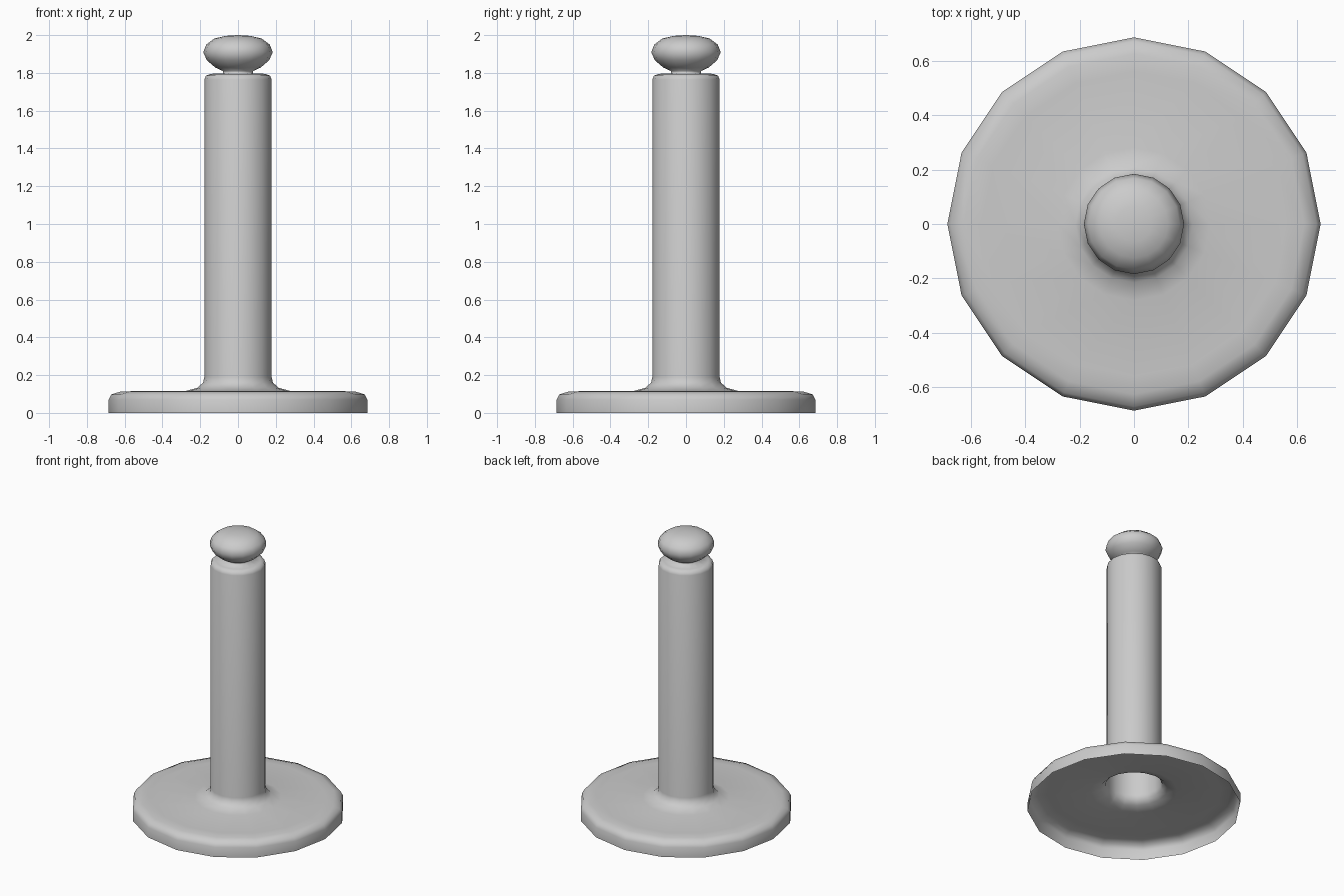
import bpy, bmesh
from math import tau, radians
from mathutils import Vector

if "Cube" in bpy.data.objects:
    bpy.data.objects.remove(bpy.data.objects["Cube"])

SIDES = 16


def lathe(name, profile):
    """Revolve (radius, z) points around z into an open-bottomed shell."""
    bm = bmesh.new()
    verts = [bm.verts.new((r, 0, z)) for r, z in profile]
    edges = [bm.edges.new(pair) for pair in zip(verts, verts[1:])]
    bmesh.ops.spin(bm, geom=verts + edges, cent=(0, 0, 0), axis=(0, 0, 1),
                   angle=tau, steps=SIDES)
    bmesh.ops.remove_doubles(bm, verts=bm.verts, dist=0.0005)
    bmesh.ops.recalc_face_normals(bm, faces=bm.faces)
    # Make sure the shell faces outward
    bm.faces.ensure_lookup_table()
    side = max(bm.faces, key=lambda f: f.calc_area() if abs(f.normal.z) < 0.1 else 0)
    c = side.calc_center_median()
    if side.normal.dot(Vector((c.x, c.y, 0))) < 0:
        bmesh.ops.reverse_faces(bm, faces=bm.faces)
    for f in bm.faces:
        f.smooth = True
    mesh = bpy.data.meshes.new(name)
    bm.to_mesh(mesh)
    bm.free()
    obj = bpy.data.objects.new(name, mesh)
    bpy.context.collection.objects.link(obj)
    return obj


# Hollow disc base, flared foot, tube, narrow neck and flattened knob
lathe("stand_with_knob", [
    (0.685, 0.0), (0.685, 0.07), (0.67, 0.098), (0.625, 0.112), (0.56, 0.115),
    (0.28, 0.115), (0.215, 0.133), (0.185, 0.16), (0.178, 0.19),
    (0.178, 1.765), (0.17, 1.785), (0.145, 1.795), (0.08, 1.798),
    (0.08, 1.81), (0.12, 1.828), (0.165, 1.867), (0.184, 1.91),
    (0.168, 1.95), (0.125, 1.982), (0.065, 1.996), (0.0, 2.0),
])
